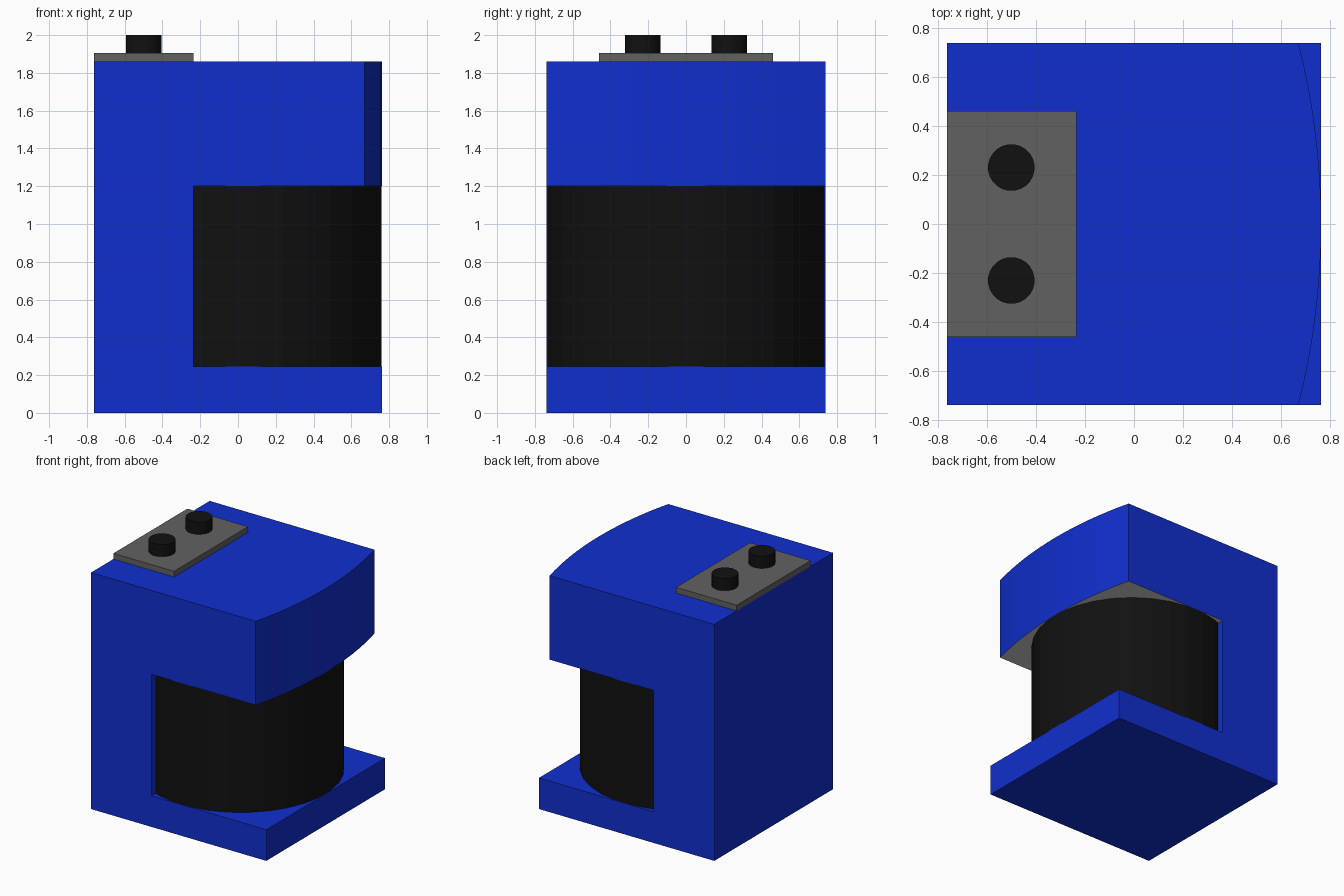
import bpy, bmesh, math
from mathutils import Matrix

if "Cube" in bpy.data.objects:
    bpy.data.objects.remove(bpy.data.objects["Cube"])

X, Y = 0.7625, 0.7375                # half width and depth of the body
RECESS_X, LOW, HIGH, TOP = -0.235, 0.245, 1.2, 1.86


def material(name, rgb):
    m = bpy.data.materials.new(name)
    m.diffuse_color = (*rgb, 1)
    m.use_nodes = True
    m.node_tree.nodes["Principled BSDF"].inputs["Base Color"].default_value = m.diffuse_color
    return m


BLUE = material("blue", (0.005, 0.028, 0.62))
BLACK = material("black", (0.0055, 0.0055, 0.0055))
DARK = material("dark_grey", (0.12, 0.12, 0.12))
LIGHT = material("light_grey", (0.8, 0.8, 0.8))


def finish(bm, name, *mats):
    me = bpy.data.meshes.new(name)
    bm.to_mesh(me)
    bm.free()
    for m in mats:
        me.materials.append(m)
    ob = bpy.data.objects.new(name, me)
    bpy.context.collection.objects.link(ob)
    return ob


def cylinder(name, x, y, z0, z1, r, sides, mat):
    bm = bmesh.new()
    place = Matrix.Translation((x, y, (z0 + z1) / 2)) @ Matrix.Rotation(math.pi / sides, 4, 'Z')
    bmesh.ops.create_cone(bm, cap_ends=True, segments=sides, radius1=r, radius2=r,
                          depth=z1 - z0, matrix=place)
    return finish(bm, name, mat)


def box(name, x0, x1, y0, y1, z0, z1, mat):
    bm = bmesh.new()
    place = (Matrix.Translation(((x0 + x1) / 2, (y0 + y1) / 2, (z0 + z1) / 2))
             @ Matrix.Diagonal((x1 - x0, y1 - y0, z1 - z0, 1)))
    bmesh.ops.create_cube(bm, size=1, matrix=place)
    return finish(bm, name, mat)


# C-shaped body: profile swept along y, with the upper front edge following an arc
bm = bmesh.new()
STEPS, SAG = 16, 0.092
R = (Y * Y + SAG * SAG) / (2 * SAG)
rings = []
for i in range(STEPS + 1):
    y = -Y + 2 * Y * i / STEPS
    front = X - R + math.sqrt(R * R - y * y)
    profile = [(-X, 0), (X, 0), (X, LOW), (RECESS_X, LOW),
               (RECESS_X, HIGH), (front, HIGH), (front, TOP), (-X, TOP)]
    rings.append([bm.verts.new((x, y, z)) for x, z in profile])
for a, b in zip(rings, rings[1:]):
    for k in range(8):
        n = (k + 1) % 8
        bm.faces.new((a[k], a[n], b[n], b[k]))
bm.faces.new(rings[0])
bm.faces.new(rings[-1])
bmesh.ops.recalc_face_normals(bm, faces=bm.faces[:])
bmesh.ops.dissolve_limit(bm, angle_limit=math.radians(0.5), verts=bm.verts[:], edges=bm.edges[:])

# Grey underside of the overhang
for f in bm.faces:
    if f.normal.z < -0.9 and f.calc_center_median().z > 1:
        f.material_index = 1
finish(bm, "body", BLUE, LIGHT)

# Black drum in the recess
cylinder("drum", 0.025, 0, LOW, HIGH, 0.737, 32, BLACK)

# Terminal plate with two round posts
box("terminal_plate", -X, RECESS_X, -0.46, 0.46, TOP, 1.905, DARK)
for side, label in ((-1, "front"), (1, "back")):
    cylinder("terminal_post_" + label, -0.5, side * 0.23, 1.905, 2.0, 0.095, 24, BLACK)
